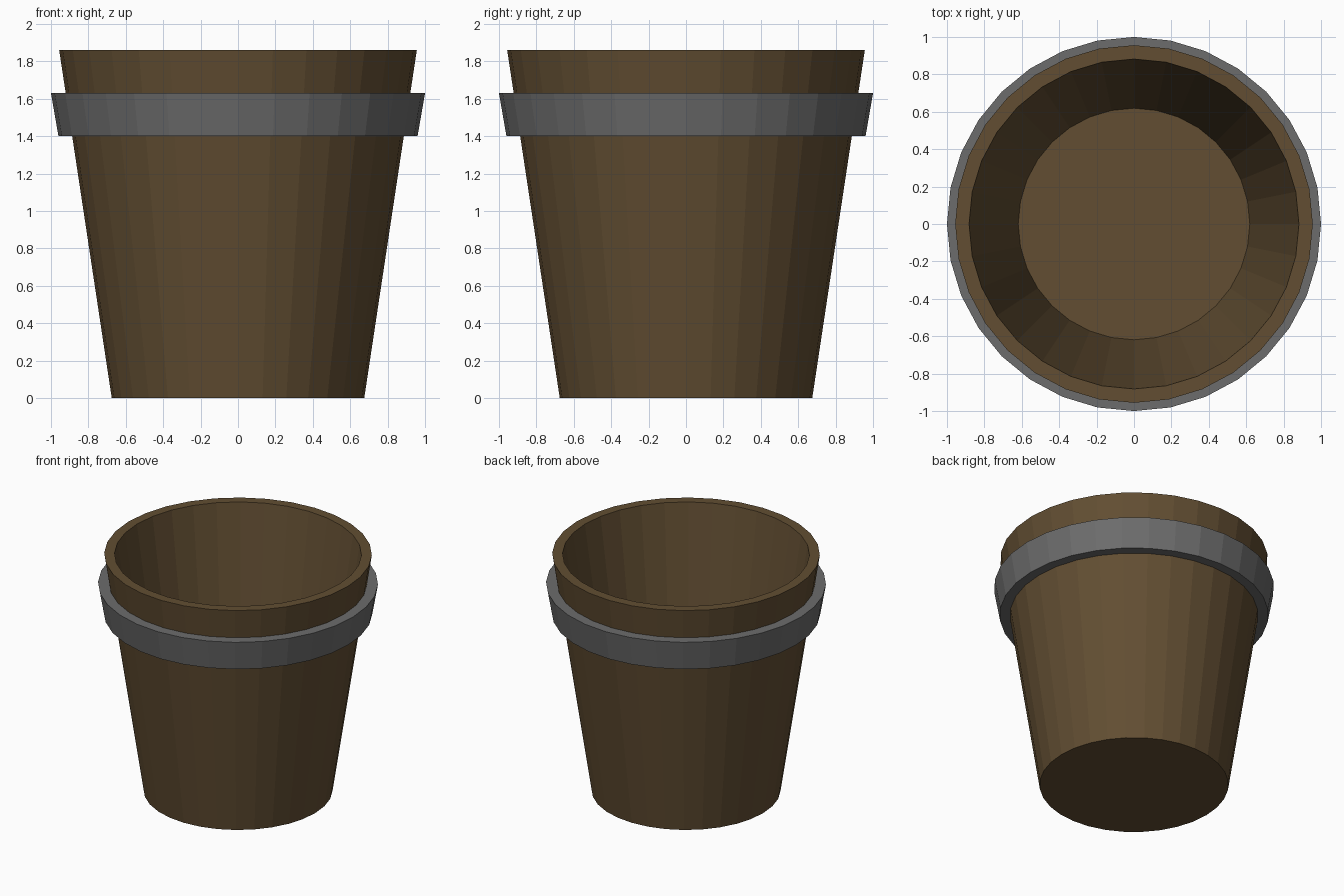
import bpy, math

if "Cube" in bpy.data.objects:
    bpy.data.objects.remove(bpy.data.objects["Cube"])

SIDES = 32


def material(name, rgb):
    m = bpy.data.materials.new(name)
    m.diffuse_color = (*rgb, 1.0)
    m.use_nodes = True
    m.node_tree.nodes["Principled BSDF"].inputs["Base Color"].default_value = m.diffuse_color
    return m


def lathe(name, profile, mat, closed=False):
    """Spin (radius, z) points round z; cap the ends unless the profile is closed."""
    verts, faces = [], []
    for r, z in profile:
        for i in range(SIDES):
            a = 2 * math.pi * i / SIDES
            verts.append((r * math.cos(a), r * math.sin(a), z))
    n = len(profile)
    for k in range(n if closed else n - 1):
        lo, hi = k * SIDES, ((k + 1) % n) * SIDES
        for i in range(SIDES):
            j = (i + 1) % SIDES
            faces.append((lo + i, lo + j, hi + j, hi + i))
    if not closed:
        faces.append(tuple(reversed(range(SIDES))))
        faces.append(tuple(range((n - 1) * SIDES, n * SIDES)))
    mesh = bpy.data.meshes.new(name)
    mesh.from_pydata(verts, [], faces)
    mesh.materials.append(mat)
    mesh.update()
    obj = bpy.data.objects.new(name, mesh)
    bpy.context.collection.objects.link(obj)
    return obj


brown = material("dark brown wood", (0.122, 0.076, 0.032))
grey = material("grey metal", (0.150, 0.150, 0.150))

# Tapered bucket: base, outer wall, rim, inner wall, floor
lathe("bucket_body", [(0.675, 0.0), (0.956, 1.86), (0.882, 1.86), (0.619, 0.10)], brown)

# Flared metal hoop around the upper wall
lathe("metal_hoop", [(0.88, 1.40), (0.96, 1.40), (1.0, 1.63), (0.915, 1.63)], grey, closed=True)
